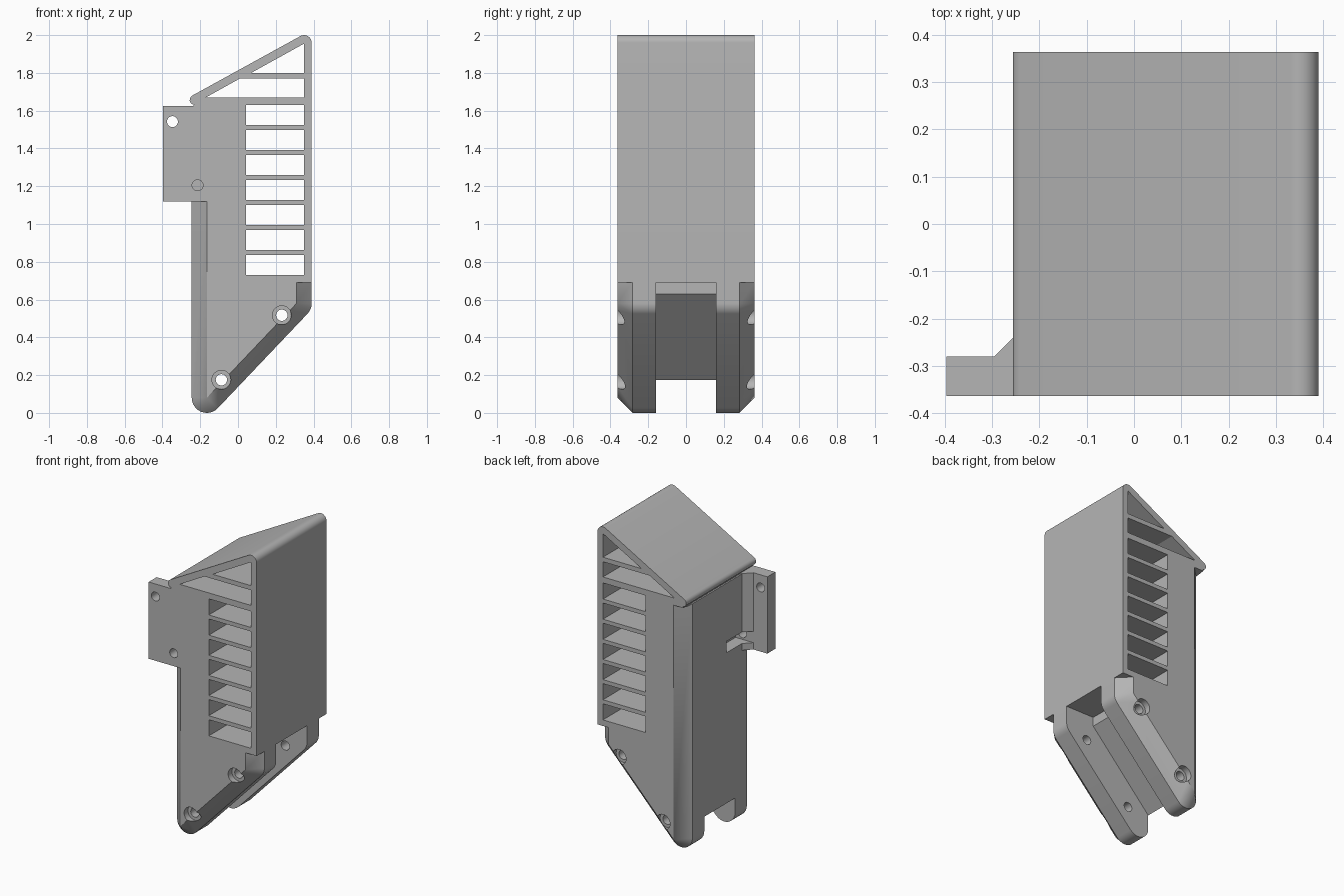
import bpy, bmesh
from math import sin, cos, pi, atan2
from mathutils import Vector

if "Cube" in bpy.data.objects:
    bpy.data.objects.remove(bpy.data.objects["Cube"])

HALF = 0.363      # half depth of the housing
BEV = 0.08        # size of the outer chamfers

grey = bpy.data.materials.new("matte_grey")
grey.use_nodes = True
grey.diffuse_color = (0.46, 0.46, 0.46, 1)
grey.node_tree.nodes["Principled BSDF"].inputs["Base Color"].default_value = (0.46, 0.46, 0.46, 1)


def loft(name, rings):
    """Skin a stack of equal-length rings and cap both ends."""
    bm = bmesh.new()
    rows = [[bm.verts.new(p) for p in ring] for ring in rings]
    n = len(rows[0])
    for a, b in zip(rows, rows[1:]):
        for i in range(n):
            j = (i + 1) % n
            bm.faces.new((a[i], a[j], b[j], b[i]))
    bm.faces.new(rows[0])
    bm.faces.new(rows[-1])
    bmesh.ops.remove_doubles(bm, verts=bm.verts, dist=0.0005)
    bmesh.ops.recalc_face_normals(bm, faces=bm.faces)
    mesh = bpy.data.meshes.new(name)
    bm.to_mesh(mesh)
    bm.free()
    ob = bpy.data.objects.new(name, mesh)
    bpy.context.collection.objects.link(ob)
    mesh.materials.append(grey)
    return ob


def prism(name, profile, y0, y1):
    return loft(name, [[(x, y, z) for x, z in profile] for y in (y0, y1)])


def slab(name, plan, z0, z1):
    return loft(name, [[(x, y, z) for x, y in plan] for z in (z0, z1)])


def rect(x0, x1, z0, z1):
    return [(x0, z0), (x1, z0), (x1, z1), (x0, z1)]


def arc(cx, cz, r, a0, a1, n=10):
    return [(cx + r * cos(a0 + (a1 - a0) * i / n), cz + r * sin(a0 + (a1 - a0) * i / n))
            for i in range(n + 1)]


def circle(cx, cz, r):
    return arc(cx, cz, r, 0, 2 * pi * 31 / 32, 31)


def combine(target, tool, operation):
    """Apply a boolean and discard the tool."""
    tool.hide_render = True
    mod = target.modifiers.new("cut", "BOOLEAN")
    mod.operation = operation
    mod.solver = "EXACT"
    mod.object = tool
    bpy.context.view_layer.objects.active = target
    bpy.ops.object.modifier_apply(modifier=mod.name)
    bpy.data.objects.remove(tool)


# Housing outline: rounded corners of the full section shrink to points at the chamfered faces
low, high = Vector((-0.165, 0.08)), Vector((0.31, 0.58))
slope = atan2(high.y - low.y, high.x - low.x)
outer, inner = [], []


def add(full, face):
    outer.extend(full)
    inner.extend([face] * len(full) if isinstance(face, tuple) else face)


add([(-0.245, 1.622)], (low.x, 1.622))
add(arc(*low, BEV, pi, pi * 1.5 + slope), tuple(low))
add(arc(*high, BEV, slope - pi / 2, 0), tuple(high))
add([(0.39, 0.69)], (0.31, 0.69))
roof = [(0.39, 0.69)] + arc(0.35, 1.96, 0.04, 0, pi * 0.66)
roof += arc(-0.23, 1.657, 0.026, pi * 0.66, pi * 1.45, 6) + [(-0.222, 1.622)]
# eave returns to the wall
roof[-1] = (-0.235, 1.622)
add(roof, roof)

ys = [(-HALF, inner), (-HALF + BEV, outer), (HALF - BEV, outer), (HALF, inner)]
housing = loft("vented_housing", [[(x, y, z) for x, z in ring] for y, ring in ys])

# Mounting tab with its gusset
tab = slab("mounting_tab", [(-0.396, -HALF), (-0.1, -HALF), (-0.1, -0.22), (-0.235, -0.22),
                            (-0.295, -0.28), (-0.396, -0.28)], 1.12, 1.625)
combine(housing, tab, "UNION")

# Cooling slots
for i in range(7):
    z = 0.73 + 0.1325 * i
    combine(housing, prism("slot", rect(0.042, 0.35, z, z + 0.106), -1, 1), "DIFFERENCE")
combine(housing, prism("gable_slot", [(-0.17, 1.67), (0.35, 1.67), (0.35, 1.77), (0.01, 1.77)],
                       -1, 1), "DIFFERENCE")
combine(housing, prism("gable_slot", [(0.07, 1.80), (0.35, 1.80), (0.35, 1.955)],
                       -1, 1), "DIFFERENCE")

# Channel between the two lower prongs
combine(housing, prism("channel", [(-0.4, 0.01), (0.183, 0.63), (0.183, 0.69), (0.6, 0.69),
                                   (0.6, -0.2), (-0.4, -0.2)], -0.16, 0.16), "DIFFERENCE")

# Bolt holes with counterbores on both prongs
for x, z in ((-0.088, 0.175), (0.232, 0.517)):
    combine(housing, prism("bolt", circle(x, z, 0.03), -1, 1), "DIFFERENCE")
    for side in (-1, 1):
        combine(housing, prism("bore", circle(x, z, 0.05), side * 0.323, side), "DIFFERENCE")

# Tab screw holes and nut pocket
combine(housing, prism("pocket", rect(-0.31, -0.165, 1.165, 1.24), -0.28, -0.07), "DIFFERENCE")
for x, z in ((-0.347, 1.542), (-0.214, 1.205)):
    combine(housing, prism("screw", circle(x, z, 0.029), -1, -0.2), "DIFFERENCE")

# Smooth rounds, sharp edges
bpy.ops.object.select_all(action="DESELECT")
housing.select_set(True)
bpy.context.view_layer.objects.active = housing
bpy.ops.object.shade_smooth_by_angle(angle=0.5)
